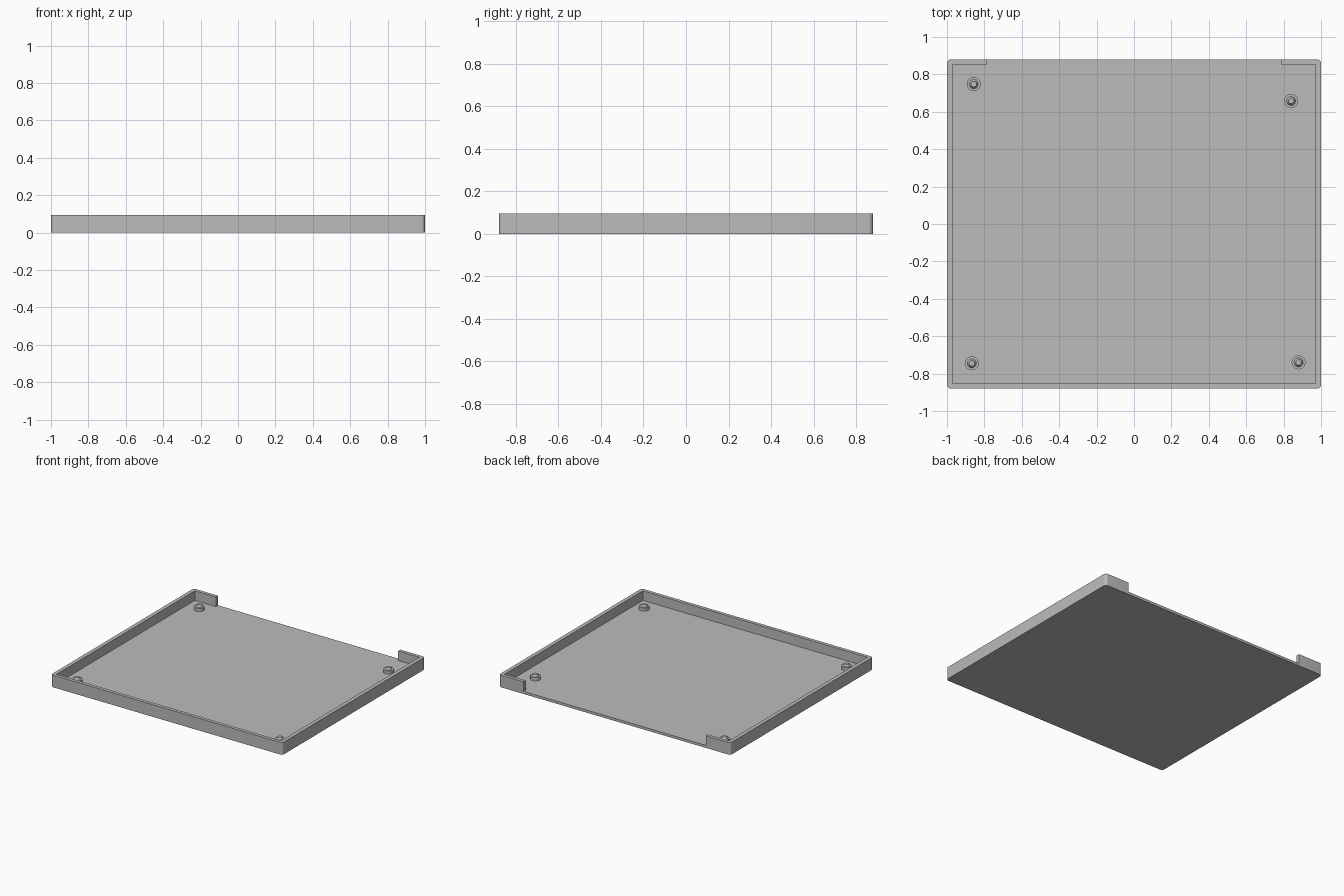
import bpy, bmesh, math

if "Cube" in bpy.data.objects:
    bpy.data.objects.remove(bpy.data.objects["Cube"])

WIDTH, DEPTH, HEIGHT = 2.0, 1.76, 0.095
FLOOR, WALL, RADIUS = 0.02, 0.03, 0.022
GAP = 0.787  # half width of the opening in the back wall

grey = bpy.data.materials.new("grey plastic")
grey.diffuse_color = (0.5, 0.5, 0.5, 1)
grey.use_nodes = True
grey.node_tree.nodes["Principled BSDF"].inputs["Base Color"].default_value = grey.diffuse_color


def finish(name, bm):
    bmesh.ops.recalc_face_normals(bm, faces=bm.faces[:])
    mesh = bpy.data.meshes.new(name)
    bm.to_mesh(mesh)
    bm.free()
    mesh.materials.append(grey)
    obj = bpy.data.objects.new(name, mesh)
    bpy.context.collection.objects.link(obj)
    return obj


def prism(name, outline, z0, z1):
    bm = bmesh.new()
    face = bm.faces.new([bm.verts.new((x, y, z0)) for x, y in outline])
    top = bmesh.ops.extrude_face_region(bm, geom=[face])["geom"]
    verts = [v for v in top if isinstance(v, bmesh.types.BMVert)]
    bmesh.ops.translate(bm, verts=verts, vec=(0, 0, z1 - z0))
    return finish(name, bm)


def lathe(name, profile, x, y, segments=32):
    bm = bmesh.new()
    pts = [bm.verts.new((r, 0, z)) for r, z in profile]
    edges = [bm.edges.new(p) for p in zip(pts, pts[1:])]
    bmesh.ops.spin(bm, geom=pts + edges, cent=(0, 0, 0), axis=(0, 0, 1),
                   angle=math.tau, steps=segments)
    bmesh.ops.remove_doubles(bm, verts=bm.verts[:], dist=1e-5)
    obj = finish(name, bm)
    obj.location = (x, y, 0)
    return obj


def smooth(obj):
    bpy.ops.object.select_all(action='DESELECT')
    obj.select_set(True)
    bpy.context.view_layer.objects.active = obj
    bpy.ops.object.shade_smooth_by_angle(angle=math.radians(25))


# Tray block with rounded upright corners
outline = []
for i, (sx, sy) in enumerate([(1, 1), (-1, 1), (-1, -1), (1, -1)]):
    cx, cy = sx * (WIDTH / 2 - RADIUS), sy * (DEPTH / 2 - RADIUS)
    for k in range(7):
        a = math.radians(90 * i + 15 * k)
        outline.append((cx + RADIUS * math.cos(a), cy + RADIUS * math.sin(a)))
tray = prism("tray", outline, 0, HEIGHT)

# Cavity, open through the middle of the back wall
ix, iy = WIDTH / 2 - WALL, DEPTH / 2 - WALL + 0.003
cavity = prism("cavity_cutter", [(-ix, -iy), (ix, -iy), (ix, iy), (GAP, iy),
                                 (GAP, 1.2), (-GAP, 1.2), (-GAP, iy), (-ix, iy)],
               FLOOR, 0.3)
cut = tray.modifiers.new("cavity", 'BOOLEAN')
cut.operation, cut.solver, cut.object = 'DIFFERENCE', 'EXACT', cavity
bpy.context.view_layer.objects.active = tray
bpy.ops.object.modifier_apply(modifier="cavity")
bpy.data.objects.remove(cavity)
smooth(tray)

# Standoffs: a round base with a tapered locating pin
profile = [(0, FLOOR - 0.005), (0.037, FLOOR - 0.005), (0.037, 0.045),
           (0.024, 0.045), (0.015, 0.06), (0, 0.06)]
spots = {"back_left": (-0.857, 0.748), "back_right": (0.84, 0.658),
         "front_left": (-0.867, -0.745), "front_right": (0.88, -0.74)}
for place, (x, y) in spots.items():
    smooth(lathe("standoff_" + place, profile, x, y))
